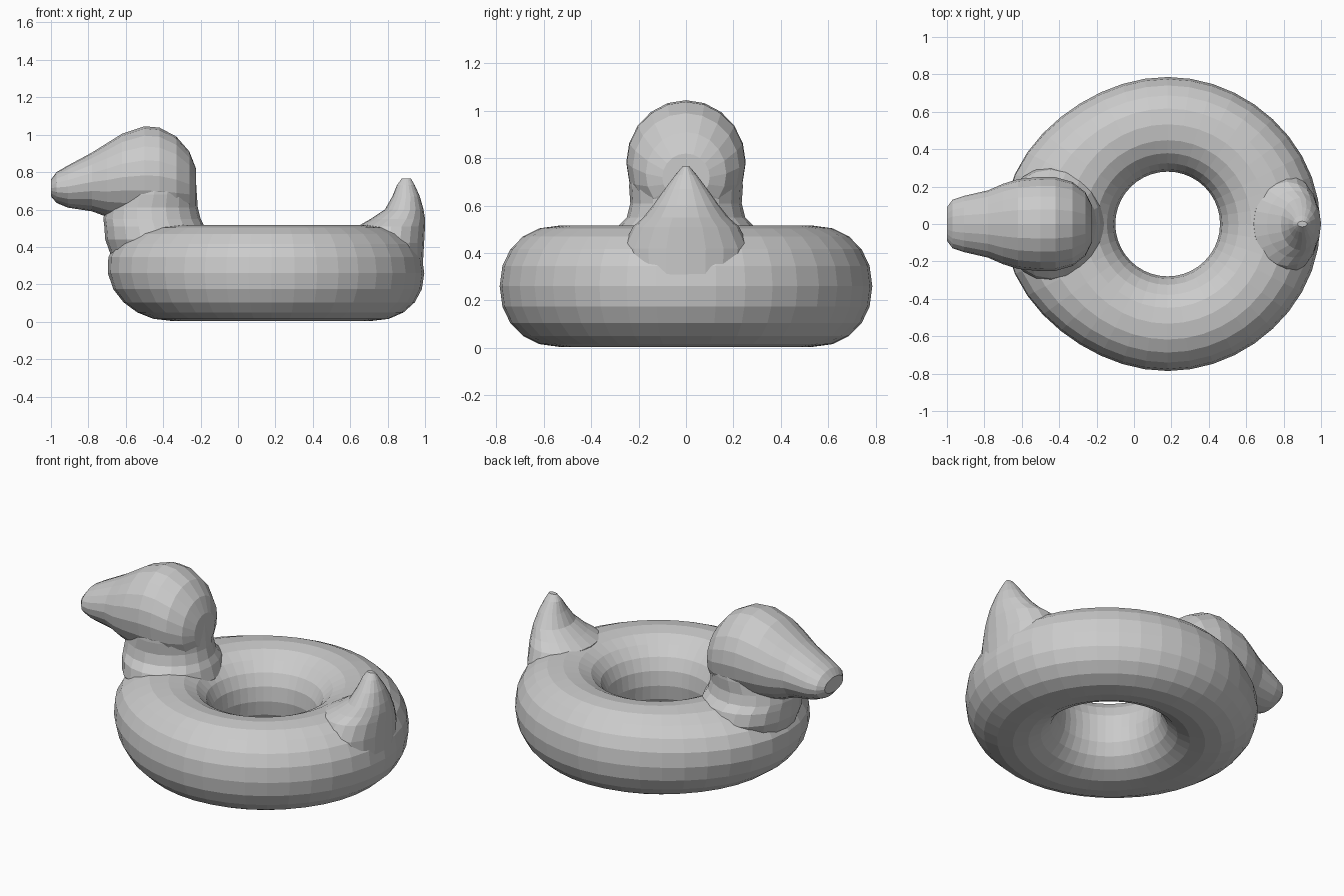
import bpy, bmesh, math
from mathutils import Vector

cube = bpy.data.objects.get("Cube")
if cube:
    bpy.data.objects.remove(cube, do_unlink=True)

grey = bpy.data.materials.new("soft grey")
grey.use_nodes = True
colour = (0.6, 0.6, 0.6, 1)
grey.diffuse_color = colour
grey.node_tree.nodes["Principled BSDF"].inputs["Base Color"].default_value = colour


def skin(name, rings, closed=False):
    """Bridge equal rings of points, capping the ends or joining them in a loop."""
    bm = bmesh.new()
    loops = [[bm.verts.new(p) for p in ring] for ring in rings]
    n = len(loops[0])
    pairs = list(zip(loops, loops[1:]))
    if closed:
        pairs.append((loops[-1], loops[0]))
    else:
        bm.faces.new(loops[0])
        bm.faces.new(loops[-1])
    for a, b in pairs:
        for i in range(n):
            j = (i + 1) % n
            bm.faces.new((a[i], a[j], b[j], b[i]))
    bmesh.ops.recalc_face_normals(bm, faces=bm.faces)
    mesh = bpy.data.meshes.new(name)
    bm.to_mesh(mesh)
    bm.free()
    mesh.materials.append(grey)
    ob = bpy.data.objects.new(name, mesh)
    bpy.context.collection.objects.link(ob)
    return ob


def angles(n):
    return [math.tau * i / n for i in range(n)]


def upright(sections, sides=20):
    """Horizontal ovals given as z, x from, x to, half width."""
    return [[Vector(((a + b) / 2 + (b - a) / 2 * math.cos(t), w * math.sin(t), z))
             for t in angles(sides)] for z, a, b, w in sections]


# Inflated ring, swelling outward at the breast and a little at the tail
CENTRE, MAJOR, MINOR, MID = 0.18, 0.533, 0.253, 0.26
rings = []
for u in angles(40):
    breast = 0.09 * max(0, -math.cos(u)) ** 4
    rump = 0.03 * max(0, math.cos(u)) ** 4
    ring = []
    for v in angles(20):
        out, up = math.cos(v), math.sin(v)
        r = MAJOR + MINOR * math.copysign(abs(out) ** 0.93, out)
        r += max(0, out) * (breast * (1 + 0.5 * up) + rump)
        z = MID + 0.256 * math.copysign(abs(up) ** 0.93, up)
        ring.append(Vector((CENTRE + r * math.cos(u), r * math.sin(u), z)))
    rings.append(ring)
body = skin("duck_swim_ring", rings, closed=True)

# Head and beak: upright ovals along x, as x, bottom, top, half width
head_sections = [
    (-1.0, 0.67, 0.76, 0.09), (-0.97, 0.635, 0.8, 0.13), (-0.91, 0.61, 0.835, 0.15),
    (-0.78, 0.59, 0.905, 0.18), (-0.7, 0.56, 0.955, 0.215), (-0.62, 0.54, 1.005, 0.24),
    (-0.5, 0.52, 1.045, 0.252), (-0.42, 0.52, 1.038, 0.25), (-0.33, 0.53, 0.99, 0.225),
    (-0.26, 0.56, 0.91, 0.17), (-0.225, 0.62, 0.82, 0.1)]
head = skin("head", [[Vector((x, w * math.cos(t), (lo + hi) / 2 + (hi - lo) / 2 * math.sin(t)))
                      for t in angles(20)] for x, lo, hi, w in head_sections])

# Neck flaring down into the ring
neck = skin("neck", upright([
    (0.3, -0.66, -0.2, 0.26), (0.44, -0.71, -0.16, 0.31), (0.51, -0.715, -0.18, 0.29),
    (0.55, -0.72, -0.2, 0.25), (0.61, -0.71, -0.215, 0.235), (0.68, -0.68, -0.22, 0.24),
    (0.76, -0.64, -0.225, 0.235)]))

# Pointed tail on the rear of the ring
tail = skin("tail", upright([
    (0.25, 0.7, 0.985, 0.26), (0.42, 0.62, 0.995, 0.27), (0.51, 0.64, 1.0, 0.225),
    (0.55, 0.71, 1.0, 0.18), (0.6, 0.785, 0.992, 0.14), (0.67, 0.825, 0.972, 0.09),
    (0.73, 0.85, 0.945, 0.045), (0.765, 0.875, 0.925, 0.015)]))

# Merge all parts into one faceted skin
bpy.context.view_layer.objects.active = body
for part in (neck, head, tail):
    mod = body.modifiers.new("join " + part.name, "BOOLEAN")
    mod.operation = "UNION"
    mod.solver = "EXACT"
    mod.object = part
    bpy.ops.object.modifier_apply(modifier=mod.name)
    bpy.data.objects.remove(part, do_unlink=True)
